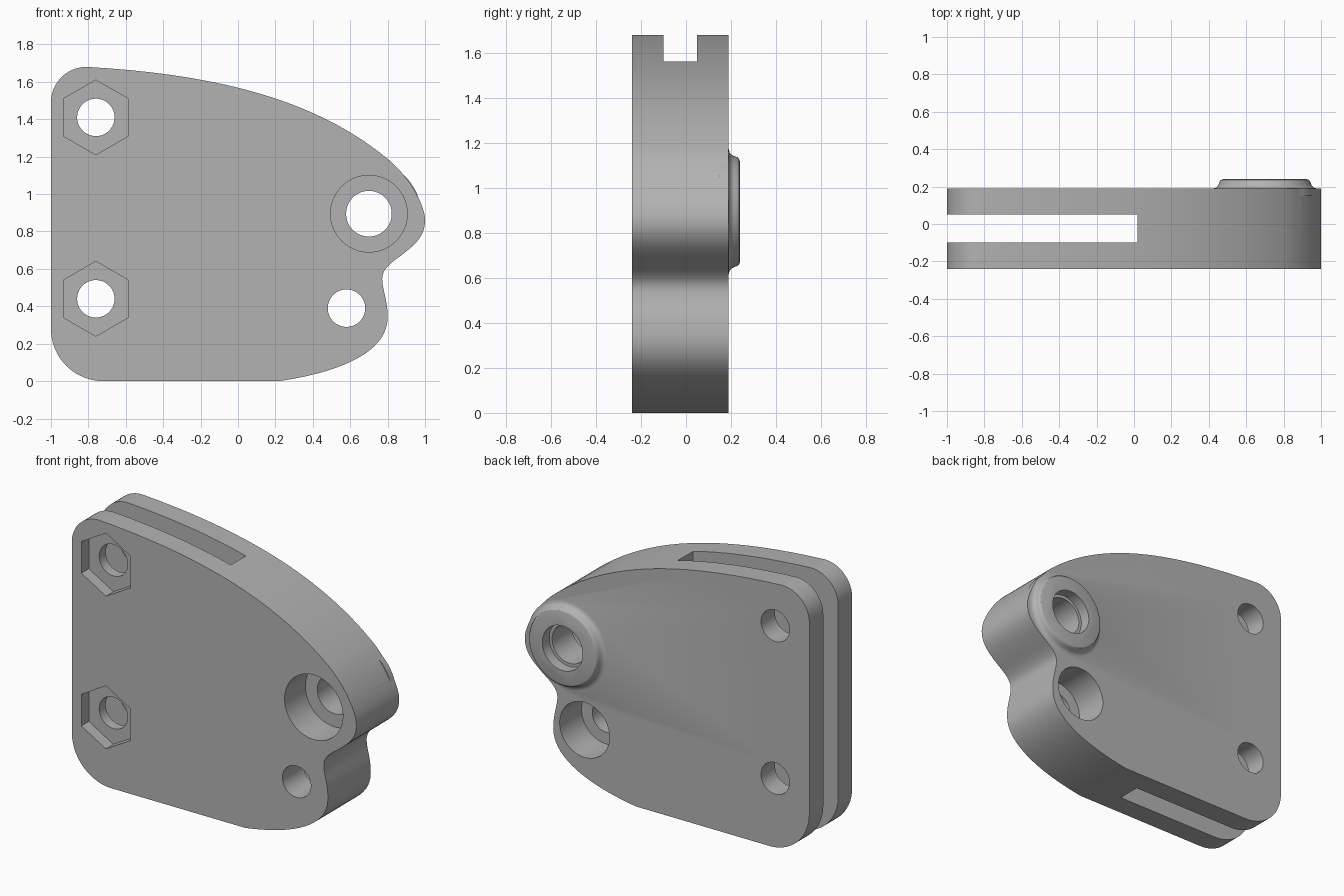
import bpy, bmesh, math
from mathutils import Vector

if "Cube" in bpy.data.objects:
    bpy.data.objects.remove(bpy.data.objects["Cube"])

FRONT, BACK, BOSS_TOP = -0.24, 0.19, 0.24

grey = bpy.data.materials.new("plain grey")
grey.use_nodes = True
color = (0.45, 0.45, 0.45, 1)
grey.diffuse_color = color
grey.node_tree.nodes["Principled BSDF"].inputs["Base Color"].default_value = color


def make_object(name, bm):
    bmesh.ops.recalc_face_normals(bm, faces=bm.faces)
    mesh = bpy.data.meshes.new(name)
    bm.to_mesh(mesh)
    bm.free()
    mesh.materials.append(grey)
    obj = bpy.data.objects.new(name, mesh)
    bpy.context.collection.objects.link(obj)
    return obj


def lathe(name, x, z, profile, sides=72):
    """Solid turned about a front-to-back axis; profile is (radius, y)."""
    bm = bmesh.new()
    angles = [math.pi / 2 + i * math.tau / sides for i in range(sides)]
    rings = [[bm.verts.new((x + r * math.cos(a), y, z + r * math.sin(a)))
              for a in angles] for r, y in profile]
    for lower, upper in zip(rings, rings[1:]):
        for i in range(sides):
            j = (i + 1) % sides
            bm.faces.new((lower[i], lower[j], upper[j], upper[i]))
    bm.faces.new(rings[0])
    bm.faces.new(rings[-1])
    return make_object(name, bm)


def combine(target, tool, operation):
    mod = target.modifiers.new(operation, "BOOLEAN")
    mod.operation, mod.solver, mod.object = operation, "EXACT", tool
    bpy.context.view_layer.objects.active = target
    bpy.ops.object.modifier_apply(modifier=mod.name)
    bpy.data.objects.remove(tool)


# Body outline: start point, then Bezier segments (two handles and an end)
start = (-1, 0.28)
segments = [
    ((-1, 1.49),),
    ((-1, 1.595), (-0.915, 1.68), (-0.81, 1.68)),
    ((-0.1, 1.64), (0.43, 1.5), (0.81, 1.18)),
    ((0.92, 1.085), (1, 0.94), (1, 0.86)),
    ((1, 0.77), (0.94, 0.725), (0.87, 0.67)),
    ((0.8, 0.62), (0.765, 0.59), (0.772, 0.53)),
    ((0.778, 0.47), (0.8, 0.43), (0.8, 0.34)),
    ((0.8, 0.16), (0.56, 0.05), (0.22, 0)),
    ((-0.72, 0),),
    ((-0.875, 0), (-1, 0.125), (-1, 0.28)),
]
outline = [Vector(start)]
for seg in segments:
    p0 = outline[-1].copy()
    pts = [Vector(p) for p in seg]
    if len(pts) == 1:
        outline.append(pts[0])
        continue
    steps = 18
    for i in range(1, steps + 1):
        t = i / steps
        s = 1 - t
        outline.append(p0 * s**3 + pts[0] * 3 * s * s * t
                       + pts[1] * 3 * s * t * t + pts[2] * t**3)
outline.pop()

bm = bmesh.new()
face = bm.faces.new([bm.verts.new((p.x, FRONT, p.y)) for p in outline])
extruded = bmesh.ops.extrude_face_region(bm, geom=[face])["geom"]
bmesh.ops.translate(bm, vec=(0, BACK - FRONT, 0),
                    verts=[v for v in extruded if isinstance(v, bmesh.types.BMVert)])
body = make_object("bracket_body", bm)

# Raised boss on the back with a flared foot and rounded rim
boss_profile = [(0.278, 0.15), (0.278, BACK), (0.262, 0.194), (0.252, 0.203),
                (0.246, 0.216), (0.242, 0.228), (0.235, 0.236), (0.222, BOSS_TOP)]
combine(body, lathe("boss", 0.7, 0.895, boss_profile), "UNION")

# Slot that splits the plate into two flanges
bm = bmesh.new()
bmesh.ops.create_cube(bm, size=1)
for v in bm.verts:
    v.co = (0.02 if v.co.x > 0 else -1.2,
            0.05 if v.co.y > 0 else -0.1,
            2 if v.co.z > 0 else -0.2)
combine(body, make_object("slot_cutter", bm), "DIFFERENCE")

# Bolt holes with hexagonal nut pockets at the front
for z in (0.44, 1.41):
    combine(body, lathe("bolt_cutter", -0.76, z, [(0.1, -0.4), (0.1, 0.4)]), "DIFFERENCE")
    combine(body, lathe("nut_cutter", -0.76, z, [(0.2, -0.4), (0.2, -0.165)], 6), "DIFFERENCE")

# Stepped bore through the boss, and the lower hole counterbored from behind
bore = [(0.205, -0.4), (0.205, -0.03), (0.122, -0.03), (0.122, 0.17), (0.142, 0.17), (0.142, 0.4)]
combine(body, lathe("bore_cutter", 0.7, 0.895, bore), "DIFFERENCE")
lower = [(0.1, -0.4), (0.1, -0.03), (0.175, -0.03), (0.175, 0.4)]
combine(body, lathe("lower_cutter", 0.58, 0.39, lower), "DIFFERENCE")

# Smooth the curved walls, keep the edges sharp
bpy.ops.object.select_all(action="DESELECT")
body.select_set(True)
bpy.context.view_layer.objects.active = body
bpy.ops.object.shade_smooth_by_angle(angle=math.radians(30))
